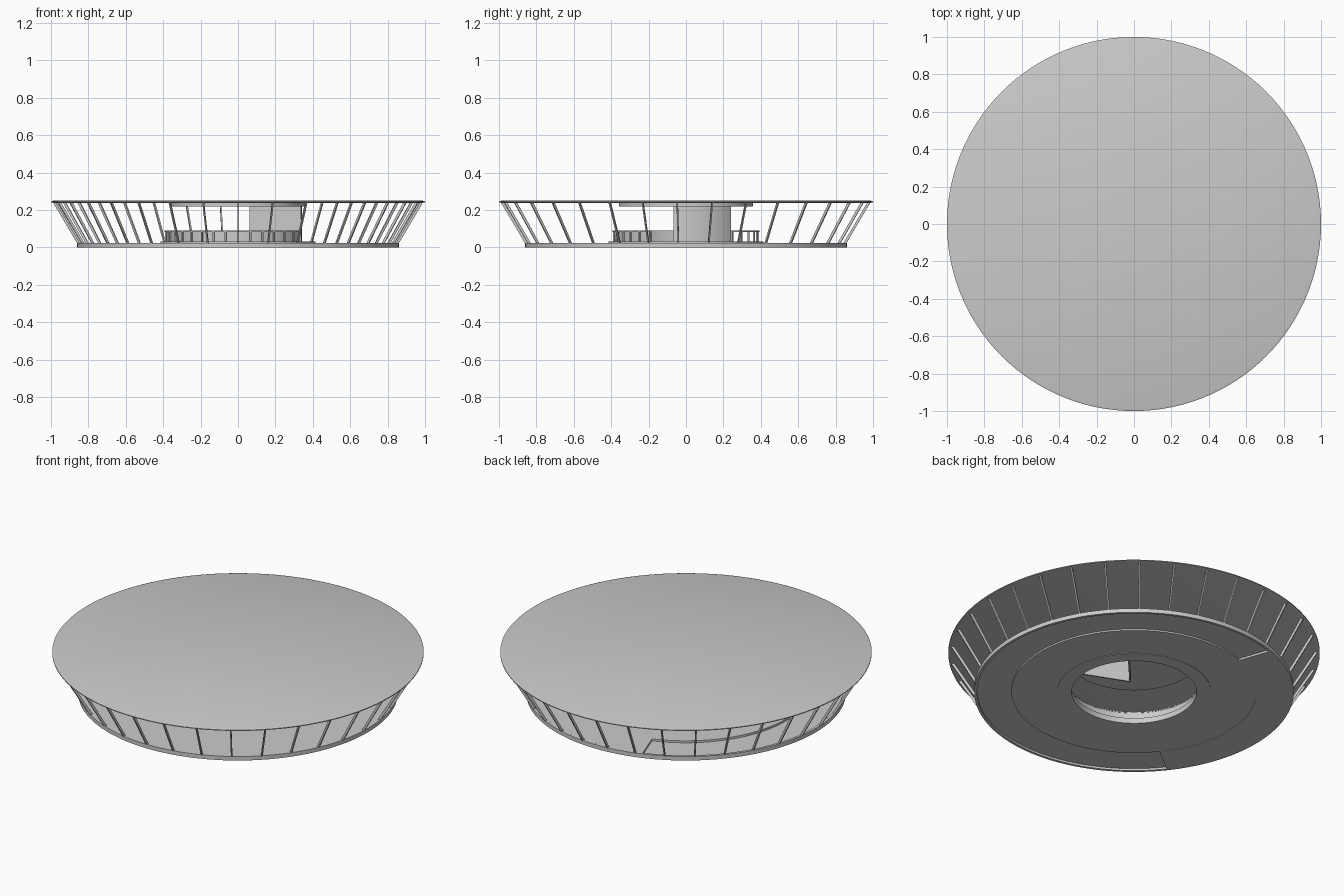
import bpy, bmesh
from math import sin, cos, radians, tau, hypot
from mathutils import Vector

cube = bpy.data.objects.get("Cube")
if cube:
    bpy.data.objects.remove(cube)

grey = bpy.data.materials.new("light grey")
grey.use_nodes = True
colour = (0.6, 0.6, 0.6, 1)
grey.diffuse_color = colour
grey.node_tree.nodes["Principled BSDF"].inputs["Base Color"].default_value = colour


def polar(r, deg, z=0.0):
    a = radians(deg)
    return Vector((r * cos(a), r * sin(a), z))


def finish(bm, name, smooth=True):
    bmesh.ops.recalc_face_normals(bm, faces=bm.faces)
    mesh = bpy.data.meshes.new(name)
    bm.to_mesh(mesh)
    bm.free()
    mesh.materials.append(grey)
    obj = bpy.data.objects.new(name, mesh)
    bpy.context.collection.objects.link(obj)
    if smooth:
        bpy.ops.object.select_all(action='DESELECT')
        obj.select_set(True)
        bpy.context.view_layer.objects.active = obj
        bpy.ops.object.shade_smooth_by_angle(angle=radians(30))
    return obj


def sweep(name, profile, start=0, end=360):
    """Turn a closed (radius, height) profile about the z axis."""
    bm = bmesh.new()
    full = end - start >= 360
    steps = max(8, int((end - start) / 3))
    count = steps if full else steps + 1
    rings = [[bm.verts.new(polar(r, start + (end - start) * i / steps, z))
              for r, z in profile] for i in range(count)]
    n = len(profile)
    for i in range(steps):
        a, b = rings[i], rings[(i + 1) % count]
        for j in range(n):
            k = (j + 1) % n
            bm.faces.new((a[j], a[k], b[k], b[j]))
    if not full:
        bm.faces.new(rings[0])
        bm.faces.new(rings[-1])
    bmesh.ops.remove_doubles(bm, verts=bm.verts, dist=0.0001)
    return finish(bm, name)


def band(name, r0, r1, z0, z1, start=0, end=360):
    return sweep(name, [(r0, z0), (r1, z0), (r1, z1), (r0, z1)], start, end)


def bar(bm, a, b, out, wide, deep):
    """Add a square bar from a to b, with its depth along out."""
    side = (b - a).cross(out).normalized() * wide / 2
    out = out.normalized() * deep / 2
    ends = [[bm.verts.new(p + side * s + out * t)
             for s, t in ((-1, -1), (1, -1), (1, 1), (-1, 1))] for p in (a, b)]
    for ring in ends:
        bm.faces.new(ring)
    for i in range(4):
        k = (i + 1) % 4
        bm.faces.new((ends[0][i], ends[0][k], ends[1][k], ends[1][i]))


# Roof with a thin bevelled rim
sweep("roof", [(0, 0.237), (0.98, 0.237), (1, 0.241), (1, 0.246),
               (0.988, 0.25), (0, 0.25)])

# Floor: inner deck, outer rim, raised walkway and sunken walkway
band("inner_deck", 0.336, 0.66, 0.003, 0.024)
band("floor_rim", 0.845, 0.86, 0, 0.024)
band("raised_walkway", 0.66, 0.845, 0.012, 0.024, -142, 109)
band("sunken_walkway", 0.66, 0.845, 0.0, 0.012, 109, 218)

# Slanted window mullions
bm = bmesh.new()
mullions = 33
for i in range(mullions):
    deg = -90 + 360 * i / mullions
    bar(bm, polar(0.852, deg, 0.02), polar(0.982, deg, 0.24), polar(1, deg), 0.008, 0.016)
finish(bm, "window_mullions", False)

# Collar around the central well
band("well_collar", 0.336, 0.414, 0.0, 0.032)

# Balustrade: solid panel, rail and posts
band("balustrade_panel", 0.37, 0.378, 0.032, 0.085, 150, 330)
band("balustrade_rail", 0.368, 0.392, 0.083, 0.09, 50, 330)
bm = bmesh.new()
for deg in range(50, 331, 10):
    bar(bm, polar(0.386, deg, 0.03), polar(0.386, deg, 0.085), polar(1, deg), 0.008, 0.008)
finish(bm, "balustrade_posts", False)

# Ceiling disc above the well
band("ceiling_disc", 0, 0.358, 0.218, 0.238)

# Wedge shaped shaft joining the floor to the ceiling
shaft_start, shaft_end = -11, 45
band("shaft_curved_wall", 0.332, 0.342, 0.02, 0.238, shaft_start, shaft_end)
bm = bmesh.new()
apex = Vector((0.065, 0.045, 0.02))
for deg in (shaft_start, shaft_end):
    foot = polar(0.336, deg, 0.02)
    middle = (apex + foot) / 2
    rise = Vector((0, 0, 0.218))
    bar(bm, middle, middle + rise, foot - apex, 0.008, (foot - apex).length)
finish(bm, "shaft_side_walls", False)
